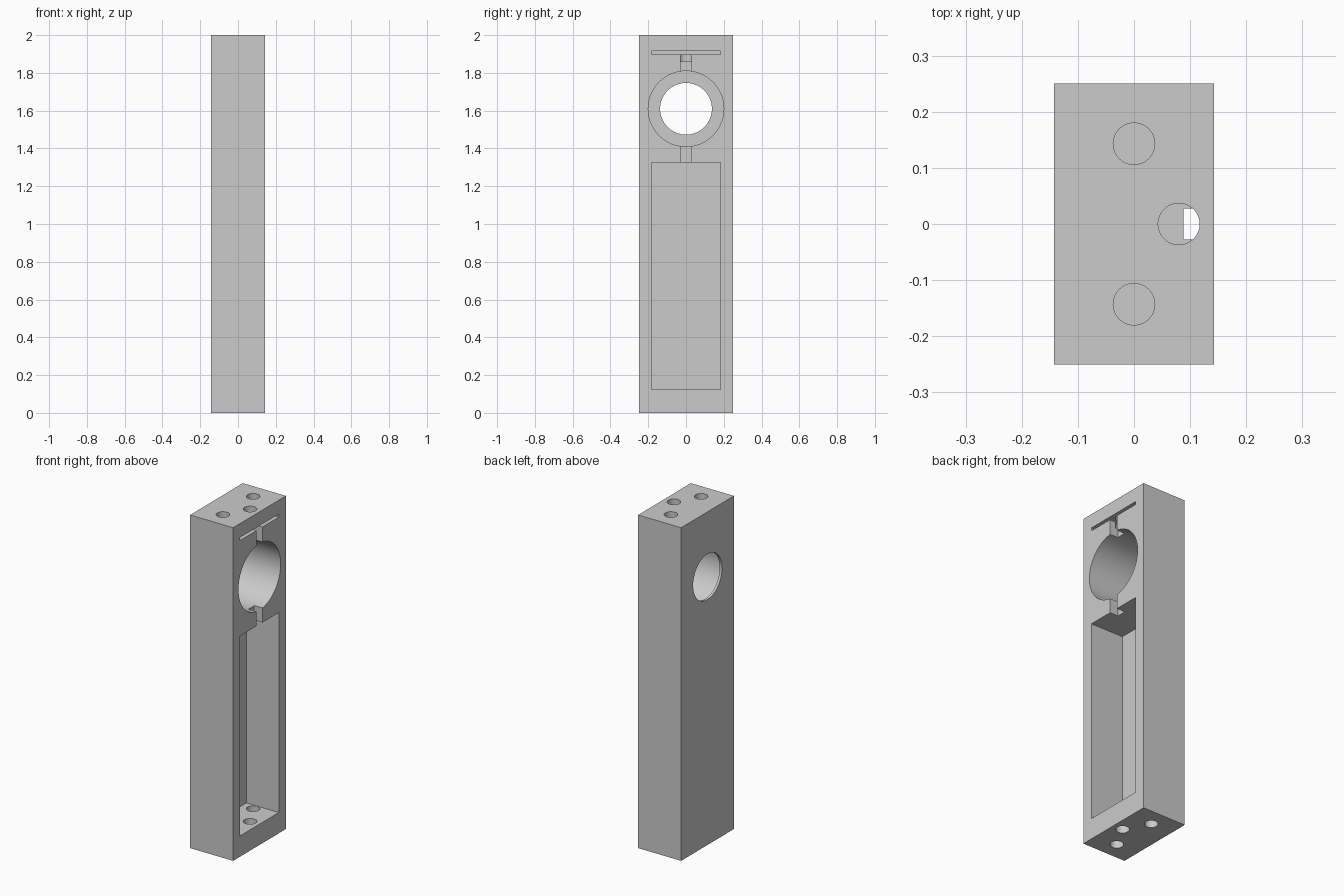
import bpy
import math

cube = bpy.data.objects.get("Cube")
if cube:
    bpy.data.objects.remove(cube, do_unlink=True)

HX, HY, H = 0.143, 0.25, 2.0    # half depth, half width, height
OUT = HX + 0.05                 # cutters overshoot the open face
RING_Z = 1.61

grey = bpy.data.materials.new("light_grey")
grey.use_nodes = True
colour = (0.6, 0.6, 0.6, 1)
grey.diffuse_color = colour
grey.node_tree.nodes["Principled BSDF"].inputs["Base Color"].default_value = colour


def box(name, x, y, z):
    """Box from (min, max) ranges."""
    spans = (x, y, z)
    bpy.ops.mesh.primitive_cube_add(size=1, location=[(a + b) / 2 for a, b in spans])
    ob = bpy.context.object
    ob.name = name
    ob.scale = [b - a for a, b in spans]
    bpy.ops.object.transform_apply(location=True, rotation=True, scale=True)
    return ob


def rod(name, radius, length, centre, along_x=False):
    bpy.ops.mesh.primitive_cylinder_add(
        vertices=64, radius=radius, depth=length, location=centre,
        rotation=(0, math.pi / 2 if along_x else 0, 0))
    ob = bpy.context.object
    ob.name = name
    bpy.ops.object.transform_apply(location=True, rotation=True, scale=True)
    return ob


def bore(name, radius, x0, x1):
    return rod(name, radius, x1 - x0, ((x0 + x1) / 2, 0, RING_Z), True)


# Solid block
body = box("housing_block", (-HX, HX), (-HY, HY), (0, H))
body.data.materials.append(grey)

cutters = [
    # Long pocket, thin slot and stepped bore in the open face
    box("pocket_cutter", (-0.072, OUT), (-0.183, 0.183), (0.125, 1.325)),
    box("slot_cutter", (-0.072, OUT), (-0.183, 0.183), (1.898, 1.916)),
    bore("bore_cutter", 0.2, -0.128, OUT),
    bore("through_bore_cutter", 0.137, -OUT, 0),
    # Cable channels above and below the bore
    box("upper_channel_cutter", (0.088, OUT), (-0.028, 0.028), (1.7, 1.907)),
    box("lower_channel_cutter", (0.088, OUT), (-0.028, 0.028), (1.25, 1.5)),
]

# Three round holes at each end
for x, y in ((0, -0.143), (0, 0.143), (0.08, 0)):
    cutters.append(rod("top_hole_cutter", 0.037, 0.24, (x, y, 1.98)))
    cutters.append(rod("bottom_hole_cutter", 0.037, 0.3, (x, y, 0.05)))

for cutter in cutters:
    cutter.hide_render = True
    mod = body.modifiers.new(cutter.name, 'BOOLEAN')
    mod.operation = 'DIFFERENCE'
    mod.solver = 'EXACT'
    mod.object = cutter

bpy.ops.object.select_all(action='DESELECT')
body.select_set(True)
bpy.context.view_layer.objects.active = body
for mod in list(body.modifiers):
    bpy.ops.object.modifier_apply(modifier=mod.name)
for cutter in cutters:
    bpy.data.objects.remove(cutter, do_unlink=True)

bpy.ops.object.shade_smooth_by_angle(angle=math.radians(30))
